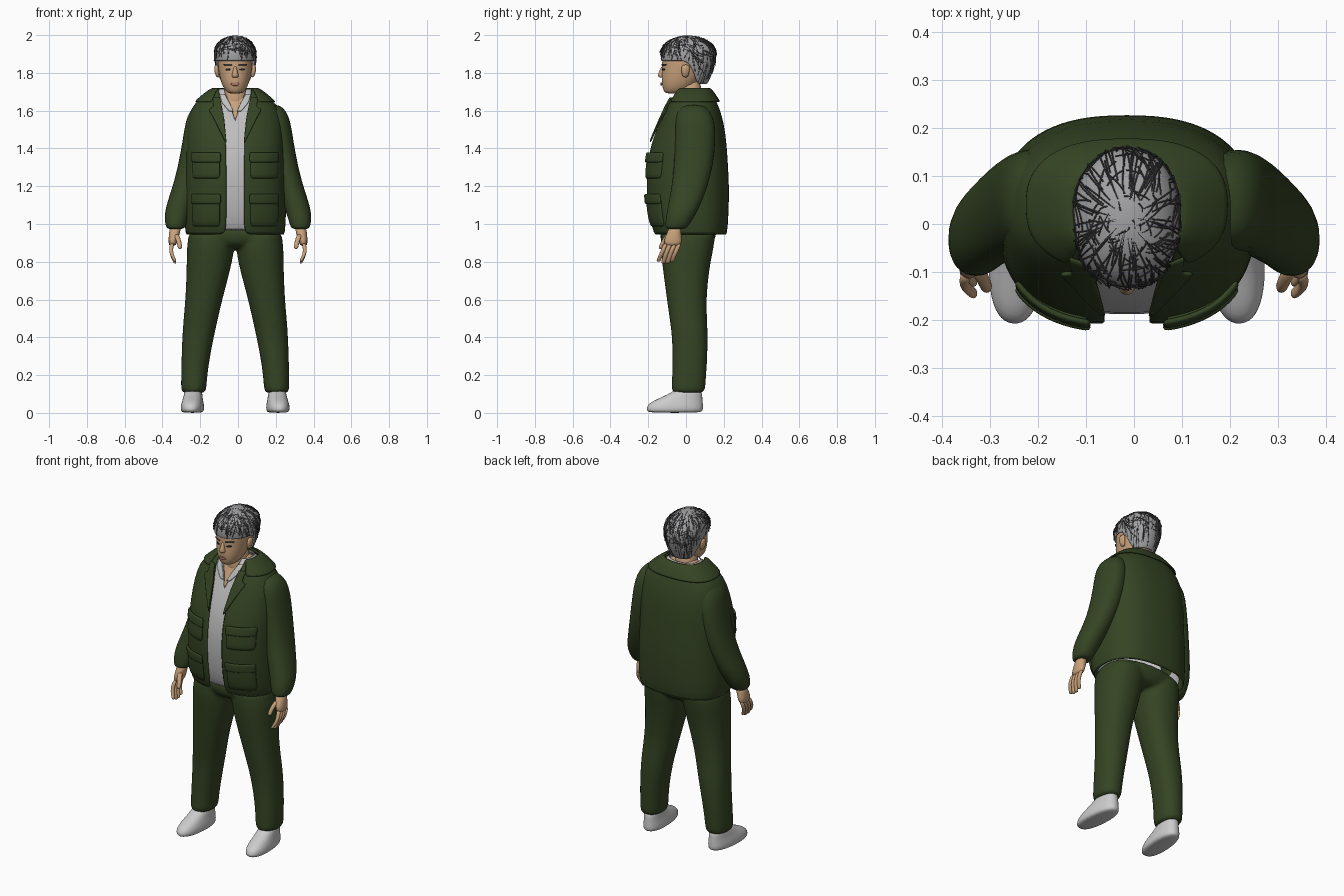
import bpy, bmesh, math, random

random.seed(4)
if "Cube" in bpy.data.objects:
    bpy.data.objects.remove(bpy.data.objects["Cube"])
SHIFT = -0.015   # the body stands slightly off the middle


def material(name, *rgb):
    m = bpy.data.materials.new(name)
    m.use_nodes = True
    m.diffuse_color = (*rgb, 1)
    m.node_tree.nodes["Principled BSDF"].inputs["Base Color"].default_value = (*rgb, 1)
    return m


GREEN = material("olive green", .035, .058, .017)
SKIN = material("skin", .58, .36, .2)
SHIRT = material("shirt grey", .52, .52, .52)
SHOE = material("shoe grey", .6, .6, .6)
HAIR = material("hair grey", .36, .36, .37)
DARK = material("dark hair", .06, .06, .065)
EYE = material("eye black", .02, .015, .012)
LIP = material("lip", .45, .2, .13)


def finish(name, bm, mat, thick=0, sub=1, x=SHIFT):
    bmesh.ops.remove_doubles(bm, verts=bm.verts, dist=1e-5)
    bmesh.ops.recalc_face_normals(bm, faces=bm.faces)
    me = bpy.data.meshes.new(name)
    bm.to_mesh(me)
    bm.free()
    me.materials.append(mat)
    for p in me.polygons:
        p.use_smooth = True
    ob = bpy.data.objects.new(name, me)
    bpy.context.collection.objects.link(ob)
    ob.location.x = x
    if thick:
        mod = ob.modifiers.new("thickness", "SOLIDIFY")
        mod.thickness, mod.offset = thick, 0
    if sub:
        ob.modifiers.new("smooth", "SUBSURF").levels = sub
        ob.modifiers["smooth"].render_levels = sub
    return ob


def power(v, p):
    return math.copysign(abs(v) ** (2 / p), v)


def skin_rows(bm, rows, closed=False):
    """Bridge rows of points; closed rows also get end caps."""
    rows = [[bm.verts.new(co) for co in row] for row in rows]
    n = len(rows[0])
    for a, b in zip(rows, rows[1:]):
        for i in range(n if closed else n - 1):
            j = (i + 1) % n
            bm.faces.new((a[i], a[j], b[j], b[i]))
    if closed:
        bm.faces.new(rows[0])
        bm.faces.new(rows[-1])


def ring(cx, rx, yf, yb, z, p, angles):
    yc, hy = (yf + yb) / 2, (yb - yf) / 2
    return [(cx + rx * power(math.cos(a), p), yc + hy * power(math.sin(a), p), z) for a in angles]


def loft(name, parts, mat, p=2.2, n=16, **kw):
    """Closed bodies from sections (centre x, half width, front y, back y, z)."""
    bm = bmesh.new()
    angles = [math.tau * i / n for i in range(n)]
    for part in parts:
        skin_rows(bm, [ring(*s, p, angles) for s in part], True)
    return finish(name, bm, mat, **kw)


def shell(name, sections, mat, thick, p=2.5, n=40):
    """Garment open at the front; each section ends with its half opening."""
    bm, rows = bmesh.new(), []
    for rx, yf, yb, z, gap in sections:
        d = math.asin((gap / rx) ** (p / 2))
        span = math.tau - 2 * d
        rows.append(ring(0, rx, yf, yb, z, p, [-math.pi / 2 + d + span * i / n for i in range(n + 1)]))
    skin_rows(bm, rows)
    return finish(name, bm, mat, thick)


def lerp(a, b, t):
    return a + (b - a) * t


def front(sections, x, z, p):
    """Front y of a body (half width, front, back, z, ...) at x and z."""
    for a, b in zip(sections, sections[1:]):
        if a[3] <= z <= b[3]:
            t = (z - a[3]) / (b[3] - a[3])
            rx, yf, yb = (lerp(a[i], b[i], t) for i in range(3))
            k = max(0, 1 - abs(x / rx) ** p) ** (1 / p)
            return (yf + yb) / 2 - (yb - yf) / 2 * k
    return 0


def patch(name, sections, rows, mat, lift, thick, p=2.5, cols=8, steps=3):
    """Plate hugging the front of a body; rows are (z, x start, x end)."""
    bm, pts = bmesh.new(), []
    for a, b in zip(rows, rows[1:]):
        for k in range(steps + 1):
            z, x0, x1 = (lerp(a[i], b[i], k / steps) for i in range(3))
            xs = [lerp(x0, x1, c / cols) for c in range(cols + 1)]
            pts.append([(x, front(sections, x, z, p) - lift, z) for x in xs])
    skin_rows(bm, pts)
    return finish(name, bm, mat, thick)


def flip(part, s):
    return [(s * c[0], *c[1:]) for c in part]


SIDES = (("right", -1), ("left", 1))

# Jacket body, shirt and chest share one table: half width, front, back, z, opening
TORSO = [(.258, -.165, .212, .94, .045), (.265, -.195, .22, 1.05, .045),
         (.262, -.208, .223, 1.2, .045), (.258, -.205, .217, 1.3, .045),
         (.255, -.185, .21, 1.42, .047), (.25, -.14, .196, 1.53, .055),
         (.232, -.105, .172, 1.61, .068), (.18, -.08, .148, 1.665, .08),
         (.118, -.06, .12, 1.7, .085), (.108, -.052, .113, 1.715, .085)]
shell("jacket_body", TORSO, GREEN, .012)
shell("jacket_collar", [(.11, -.055, .117, 1.72, .088), (.14, -.068, .138, 1.707, .1),
                        (.19, -.088, .165, 1.665, .115), (.212, -.1, .178, 1.645, .125)], GREEN, .01)
inset = [(w - .02, f + .02, b - .02, z, max(0, min(.055, (z - 1.59) * .55)))
         for w, f, b, z, g in TORSO]
inset[0] = (*inset[0][:3], .965, 0)
shell("shirt", inset, SHIRT, .006)
loft("chest", [[(0, w - .035, f + .034, b - .035, z) for w, f, b, z, g in TORSO[4:]]], SKIN)

for side, s in SIDES:
    # Lapels, shirt collar wings and pockets
    lapel = [(1.43, .045, .05), (1.56, .058, .115), (1.605, .067, .14), (1.62, .07, .115), (1.67, .08, .12)]
    patch(side + "_lapel", TORSO, [(z, s * a, s * b) for z, a, b in lapel], GREEN, .012, .01)
    wing = [(1.595, .008, .03), (1.64, .028, .07), (1.69, .056, .085)]
    patch(side + "_shirt_collar", inset, [(z, s * a, s * b) for z, a, b in wing], SHIRT, .01, .008)
    for level, low, high in (("upper", 1.24, 1.37), ("lower", .985, 1.15)):
        patch(f"{side}_{level}_pocket", TORSO, [(low, s * .08, s * .228), (high, s * .08, s * .228)],
              GREEN, .009, .014)
        patch(f"{side}_{level}_pocket_flap", TORSO,
              [(high - .045, s * .075, s * .232), (high + .01, s * .075, s * .232)], GREEN, .017, .014)

    # Sleeve
    sleeve = [(.17, .045, -.01, .09, 1.635), (.19, .068, -.05, .13, 1.6), (.206, .074, -.06, .155, 1.54),
              (.218, .075, -.06, .16, 1.45), (.246, .073, -.065, .145, 1.3), (.282, .071, -.08, .11, 1.18),
              (.318, .07, -.1, .07, 1.08), (.328, .062, -.11, .035, 1.02), (.33, .052, -.11, .01, .985),
              (.33, .044, -.105, -.005, .972)]
    loft(side + "_sleeve", [flip(sleeve, s)], GREEN, x=0)

    # Hand: palm, four fingers and thumb
    parts = [[(.33, .03, -.09, -.025, .99), (.335, .031, -.1, -.025, .955),
              (.343, .026, -.118, -.02, .92), (.348, .02, -.118, -.022, .88)]]
    for k in range(4):
        y, drop = -.034 - .024 * k, .01 * (k in (1, 2))
        path = [(.348, y, .9), (.355, y - .012, .87), (.352, y - .025, .84),
                (.338, y - .036, .815 - drop), (.332, y - .04, .8 - drop)]
        parts.append([(x, .012 - .001 * i, yy - .012, yy + .012, z) for i, (x, yy, z) in enumerate(path)])
    thumb = [(.33, -.088, .95), (.318, -.108, .925), (.31, -.125, .895), (.306, -.135, .865)]
    parts.append([(x, .015 - .001 * i, y - .014, y + .014, z) for i, (x, y, z) in enumerate(thumb)])
    loft(side + "_hand", [flip(q, s) for q in parts], SKIN, n=12, x=0)

    # Shoe
    shoe = [(0, .052, -.2, .082, 0), (0, .06, -.21, .09, .012), (0, .062, -.21, .092, .03),
            (0, .058, -.195, .09, .052), (0, .052, -.15, .088, .075), (0, .048, -.09, .086, .1),
            (0, .044, -.06, .08, .125)]
    ob = loft(side + "_shoe", [shoe], SHOE, p=2.3, n=24, x=SHIFT + s * .222)
    ob.rotation_euler.z = s * .07

# Trousers: both legs and hips fused into one skin
leg = [(.22, .067, -.078, .102, .1), (.22, .067, -.077, .102, .13), (.214, .072, -.072, .112, .25),
       (.197, .084, -.073, .117, .4), (.182, .092, -.088, .112, .5), (.166, .098, -.102, .108, .6),
       (.142, .116, -.122, .122, .75), (.129, .128, -.137, .145, .87), (.122, .128, -.14, .175, 1)]
hips = [(0, .1, -.08, .09, .865), (0, .2, -.125, .14, .89), (0, .245, -.14, .16, .93), (0, .245, -.145, .175, 1)]
trousers = loft("trousers", [leg, flip(leg, -1), hips], GREEN, n=24)
fuse = trousers.modifiers.new("fuse", "REMESH")
fuse.mode, fuse.voxel_size, fuse.use_smooth_shade = "VOXEL", .01, True
relax = trousers.modifiers.new("relax", "SMOOTH")
relax.factor, relax.iterations = .5, 6

# Head, neck, nose and ears
HEAD = [(.03, -.105, -.03, 1.69), (.05, -.118, .01, 1.702), (.07, -.128, .05, 1.735), (.083, -.13, .085, 1.78),
        (.09, -.126, .105, 1.825), (.094, -.129, .12, 1.87), (.088, -.112, .12, 1.93), (.06, -.07, .09, 1.97)]
loft("head", [[(0, *h) for h in HEAD]], SKIN, n=24, sub=2)
loft("neck", [[(0, .08, -.06, .09, 1.6), (0, .065, -.05, .085, 1.66), (0, .062, -.05, .085, 1.78)]], SKIN)
loft("nose", [[(0, .008, -.13, -.1, 1.84), (0, .012, -.142, -.1, 1.81), (0, .02, -.152, -.1, 1.787),
               (0, .018, -.143, -.1, 1.773)]], SKIN, n=12)
ear = [(.09, .008, -.015, .01, 1.775), (.096, .012, -.024, .016, 1.795),
       (.1, .013, -.028, .022, 1.825), (.098, .008, -.018, .016, 1.845)]
for side, s in SIDES:
    loft(side + "_ear", [flip(ear, s)], SKIN, n=12)
    patch(side + "_eye", HEAD, [(1.812, s * .03, s * .044), (1.818, s * .022, s * .054),
                                (1.824, s * .03, s * .046)], EYE, .002, .004, p=2.2)
    patch(side + "_eyebrow", HEAD, [(1.84, s * .016, s * .06), (1.848, s * .02, s * .064)],
          DARK, .003, .005, p=2.2)
patch("lips", HEAD, [(1.732, -.014, .014), (1.741, -.026, .026), (1.75, -.012, .012)], LIP, .003, .007, p=2.2)


def hair_point(u, v, grow=1.0):
    """Point on the hair: u goes round the head, v from crown to hairline."""
    t = max(0, min(1, (math.sin(u) + .1) / .6))
    bottom = 1.863 - .123 * t * t * (3 - 2 * t)
    z = 1.995 - (1.995 - bottom) * (1 - math.cos(v * math.pi / 2))
    r = math.sqrt(max(0, 1 - ((z - 1.9) / .095) ** 2)) if z > 1.9 else 1 - .35 * ((1.9 - z) / .165) ** 2
    r *= grow
    return (.109 * r * power(math.cos(u), 2.2), .012 + .143 * r * power(math.sin(u), 2.2), z + (grow - 1) * .06)


# Hair cap with a web of darker locks
bm = bmesh.new()
skin_rows(bm, [[hair_point(math.tau * i / 40, k / 12) for i in range(41)] for k in range(13)])
finish("hair", bm, HAIR, .006)
locks = bpy.data.curves.new("hair_locks", "CURVE")
locks.dimensions = "3D"
locks.bevel_depth, locks.bevel_resolution = .0016, 0
for i in range(300):
    u, v = random.uniform(0, math.tau), random.uniform(.1, .75)
    du, dv = (random.uniform(-.15, .15), .28) if i % 5 < 3 else (random.uniform(.3, .6), random.uniform(-.1, .2))
    line = locks.splines.new("POLY")
    line.points.add(5)
    for k, pt in enumerate(line.points):
        f = k / 5
        pt.co = (*hair_point(u + du * f, min(1, v + dv * f), 1.025 + .03 * f ** 3), 1)
locks.materials.append(DARK)
lock_object = bpy.data.objects.new("hair_locks", locks)
lock_object.location.x = SHIFT
bpy.context.collection.objects.link(lock_object)
